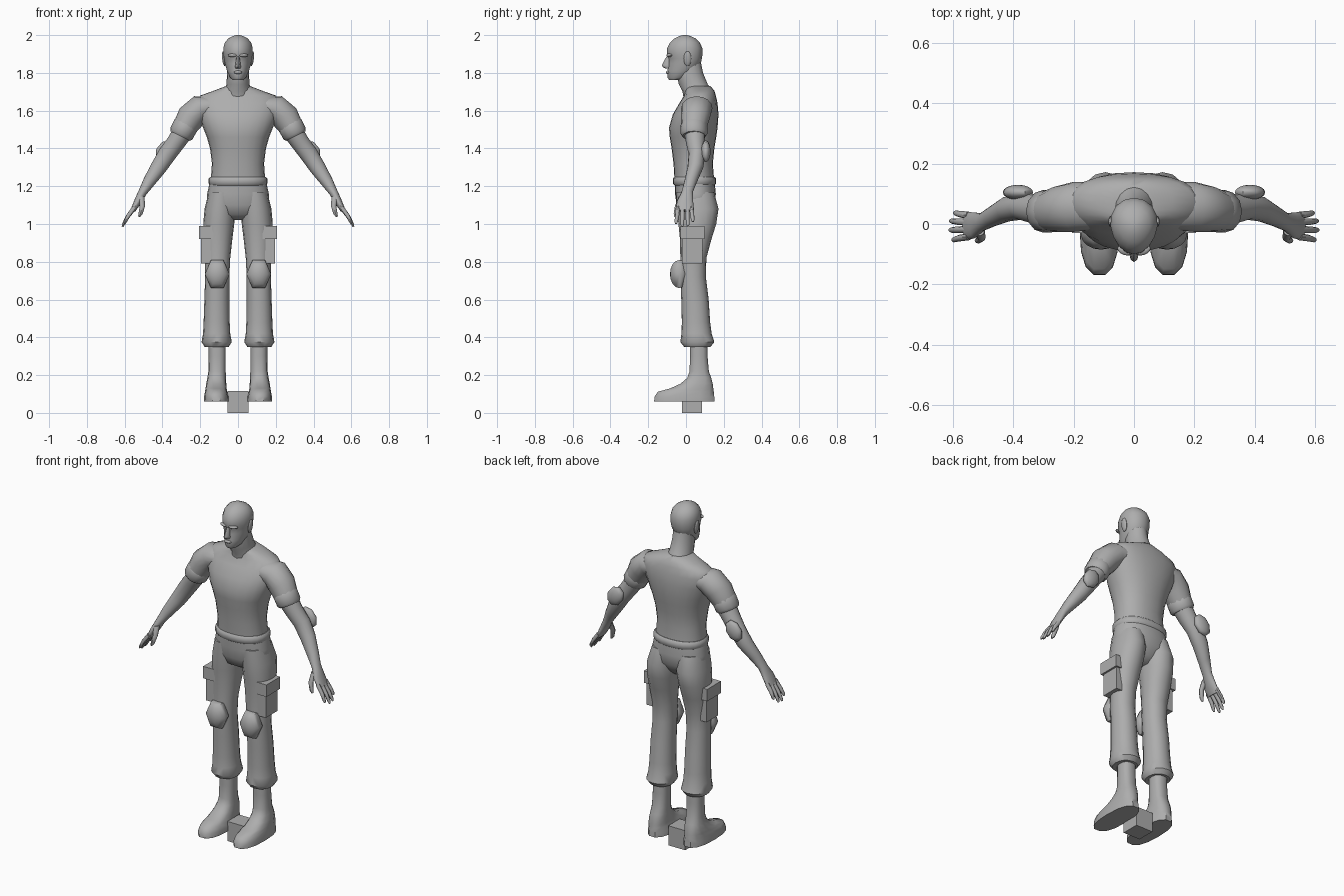
import bpy, bmesh, math
from mathutils import Vector, Matrix

grey = bpy.data.materials.new("plain grey")
grey.diffuse_color = (0.42, 0.42, 0.42, 1)


def finish(name, bm, mirror=False, angle=45):
    bmesh.ops.recalc_face_normals(bm, faces=bm.faces[:])
    me = bpy.data.meshes.new(name)
    bm.to_mesh(me)
    bm.free()
    me.materials.append(grey)
    me.shade_smooth()
    me.set_sharp_from_angle(angle=math.radians(angle))
    ob = bpy.data.objects.new(name, me)
    bpy.context.collection.objects.link(ob)
    if mirror:
        ob.modifiers.new("mirror", 'MIRROR').use_axis[0] = True
    return ob


def sp(v, e):
    return math.copysign(abs(v) ** (2 / e), v)


def loft(name, rings, n=16, e=2.0, mirror=False, egg=0.0, angle=45):
    """rings: (centre, u axis, v axis, u radius, v radius)"""
    bm = bmesh.new()
    loops = []
    for c, u, v, ru, rv in rings:
        loop = []
        for i in range(n):
            t = 2 * math.pi * i / n
            a, b = sp(math.cos(t), e), sp(math.sin(t), e)
            loop.append(bm.verts.new(c + u * (a * ru * (1 + egg * b)) + v * (b * rv)))
        loops.append(loop)
    for p, q in zip(loops, loops[1:]):
        for i in range(n):
            j = (i + 1) % n
            bm.faces.new((p[i], p[j], q[j], q[i]))
    bm.faces.new(loops[0])
    bm.faces.new(loops[-1])
    return finish(name, bm, mirror, angle)


def upright(name, rows, **kw):
    """rows: (z, centre x, half width, front y, back y)"""
    X, Y = Vector((1, 0, 0)), Vector((0, 1, 0))
    return loft(name, [(Vector((cx, (f + b) / 2, z)), X, Y, rx, (b - f) / 2)
                       for z, cx, rx, f, b in rows], **kw)


def limb(name, pts, **kw):
    """pts: (x, y, z, radius in the xz plane, radius along y), mirrored"""
    P = [Vector(p[:3]) for p in pts]
    rings = []
    for i, p in enumerate(pts):
        d = P[min(i + 1, len(P) - 1)] - P[max(i - 1, 0)]
        u = Vector((-d.z, 0, d.x)).normalized()
        rings.append((P[i], u, Vector((0, 1, 0)), p[3], p[4]))
    return loft(name, rings, mirror=True, **kw)


def ball(name, loc, size, rot=None, seg=12, rows=8, mirror=True, angle=50):
    bm = bmesh.new()
    bmesh.ops.create_uvsphere(bm, u_segments=seg, v_segments=rows, radius=1)
    m = Matrix.Translation(loc) @ (rot or Matrix()) @ Matrix.Diagonal((*size, 1))
    bmesh.ops.transform(bm, matrix=m, verts=bm.verts[:])
    return finish(name, bm, mirror, angle)


def box(name, lo, hi, bottom_hi_x=None, mirror=False):
    bm = bmesh.new()
    bmesh.ops.create_cube(bm, size=1)
    for v in bm.verts:
        low = v.co.z < 0
        v.co = [lo[k] if v.co[k] < 0 else hi[k] for k in range(3)]
        if low and bottom_hi_x and v.co.x == hi[0]:
            v.co.x = bottom_hi_x
    return finish(name, bm, mirror, 20)


# shirt and belt
upright("shirt", [
    (1.22, 0, .145, -.06, .15), (1.32, 0, .138, -.066, .142), (1.40, 0, .148, -.076, .15),
    (1.46, 0, .165, -.086, .16), (1.51, 0, .185, -.09, .167), (1.58, 0, .21, -.07, .172),
    (1.64, 0, .225, -.035, .167), (1.68, 0, .20, -.01, .158), (1.705, 0, .13, -.005, .15),
    (1.73, 0, .065, .0, .13)], n=24, e=2.25)
upright("belt", [(1.205, 0, .148, -.062, .152), (1.215, 0, .155, -.07, .16),
                 (1.24, 0, .155, -.07, .16), (1.25, 0, .146, -.06, .15)], n=24, e=2.25)

# trousers
upright("trouser_seat", [
    (1.24, 0, .146, -.06, .15), (1.16, 0, .163, -.058, .158), (1.10, 0, .165, -.05, .153),
    (1.05, 0, .12, -.03, .12), (1.02, 0, .05, .02, .09)], n=24, e=2.25)
upright("trouser_leg", [
    (1.17, .085, .070, -.05, .148), (1.08, .095, .082, -.048, .172), (1.0, .102, .082, -.04, .16),
    (.92, .106, .076, -.032, .135), (.82, .108, .067, -.03, .108), (.72, .11, .064, -.03, .105),
    (.60, .112, .066, -.025, .12), (.48, .113, .069, -.022, .128), (.42, .113, .072, -.024, .136),
    (.375, .113, .080, -.03, .15), (.35, .113, .064, -.01, .13)], mirror=True, e=2.15)
box("pocket", (.13, -.02, .79), (.195, .088, .94), .178, mirror=True)
box("pocket_flap", (.13, -.03, .92), (.206, .098, .99), .20, mirror=True)

# knee and elbow pads
face_front = Matrix.Rotation(math.pi / 2, 4, 'X') @ Matrix.Rotation(math.pi / 6, 4, 'Z')
ball("knee_pad", (.11, -.035, .735), (1, 1, 1),
     Matrix.Diagonal((.066, .05, .086, 1)) @ face_front, seg=6, rows=8)
tilt = Matrix.Rotation(math.radians(-34), 4, 'Y')
ball("elbow_pad", (.385, .105, 1.385), (1, 1, 1),
     tilt @ Matrix.Diagonal((.048, .025, .063, 1)) @ face_front, seg=8, rows=8)

# feet with ankles
upright("foot", [
    (.06, .115, .066, -.172, .155), (.085, .115, .065, -.17, .153), (.112, .116, .059, -.152, .150),
    (.13, .116, .056, -.085, .147), (.155, .115, .053, -.03, .143), (.185, .113, .049, .005, .135),
    (.22, .111, .046, .018, .122), (.30, .11, .045, .02, .115), (.40, .11, .045, .02, .115)],
    n=14, e=2.5, mirror=True)

# sleeves, arms and hands
limb("sleeve", [(.14, .06, 1.62, .055, .08), (.20, .057, 1.612, .072, .083),
                (.25, .05, 1.565, .075, .077), (.29, .042, 1.50, .062, .066)])
limb("sleeve_cuff", [(.272, .042, 1.53, .062, .066), (.277, .042, 1.522, .067, .071),
                     (.300, .042, 1.478, .066, .071), (.306, .042, 1.466, .058, .06)], n=12)
limb("arm", [(.28, .045, 1.505, .055, .058), (.33, .05, 1.43, .049, .050),
             (.375, .058, 1.37, .048, .044), (.42, .05, 1.30, .043, .042),
             (.47, .025, 1.225, .033, .034), (.505, .006, 1.168, .023, .030),
             (.53, -.005, 1.12, .020, .043), (.557, -.006, 1.07, .013, .047)])
for name, y0, y1, k in (("index", -.042, -.052, .85), ("middle", -.018, -.02, 1),
                        ("ring", .006, .01, .97), ("little", .029, .036, .75)):
    limb(name + "_finger", [(.548, y0, 1.088, .012, .012),
                            (.55 + .036 * k, (y0 + y1) / 2, 1.088 - .052 * k, .011, .011),
                            (.55 + .056 * k, y1, 1.088 - .09 * k, .008, .009),
                            (.55 + .062 * k, y1, 1.088 - .102 * k, .004, .005)], n=8)
limb("thumb", [(.512, -.022, 1.145, .017, .017), (.506, -.045, 1.095, .014, .014),
               (.516, -.054, 1.055, .011, .011), (.524, -.056, 1.038, .005, .006)], n=8)

# neck and head
upright("neck", [(1.66, 0, .085, -.012, .155), (1.70, 0, .070, -.018, .142),
                 (1.74, 0, .061, -.038, .115), (1.80, 0, .058, -.05, .09),
                 (1.85, 0, .055, -.04, .08)])
upright("head", [
    (1.762, 0, .028, -.088, -.03), (1.775, 0, .042, -.098, .01), (1.81, 0, .058, -.098, .05),
    (1.85, 0, .069, -.093, .078), (1.875, 0, .074, -.093, .084), (1.895, 0, .077, -.102, .087),
    (1.93, 0, .078, -.1, .087), (1.96, 0, .070, -.085, .074), (1.982, 0, .052, -.062, .052),
    (1.995, 0, .028, -.035, .025), (2.0, 0, .010, -.015, .005)], egg=.12)
upright("nose", [(1.888, 0, .008, -.103, -.07), (1.842, 0, .014, -.127, -.07),
                 (1.832, 0, .016, -.125, -.07), (1.822, 0, .012, -.105, -.07)], n=8)
ball("ear", (.075, .008, 1.875), (.009, .02, .04), Matrix.Rotation(.12, 4, 'Y'))
ball("brow", (.03, -.088, 1.893), (.026, .015, .009), Matrix.Rotation(.35, 4, 'Z'))
ball("lips", (0, -.094, 1.803), (.022, .013, .009), mirror=False)

# block under the figure
box("base_block", (-.055, -.02, 0), (.055, .086, .115))
